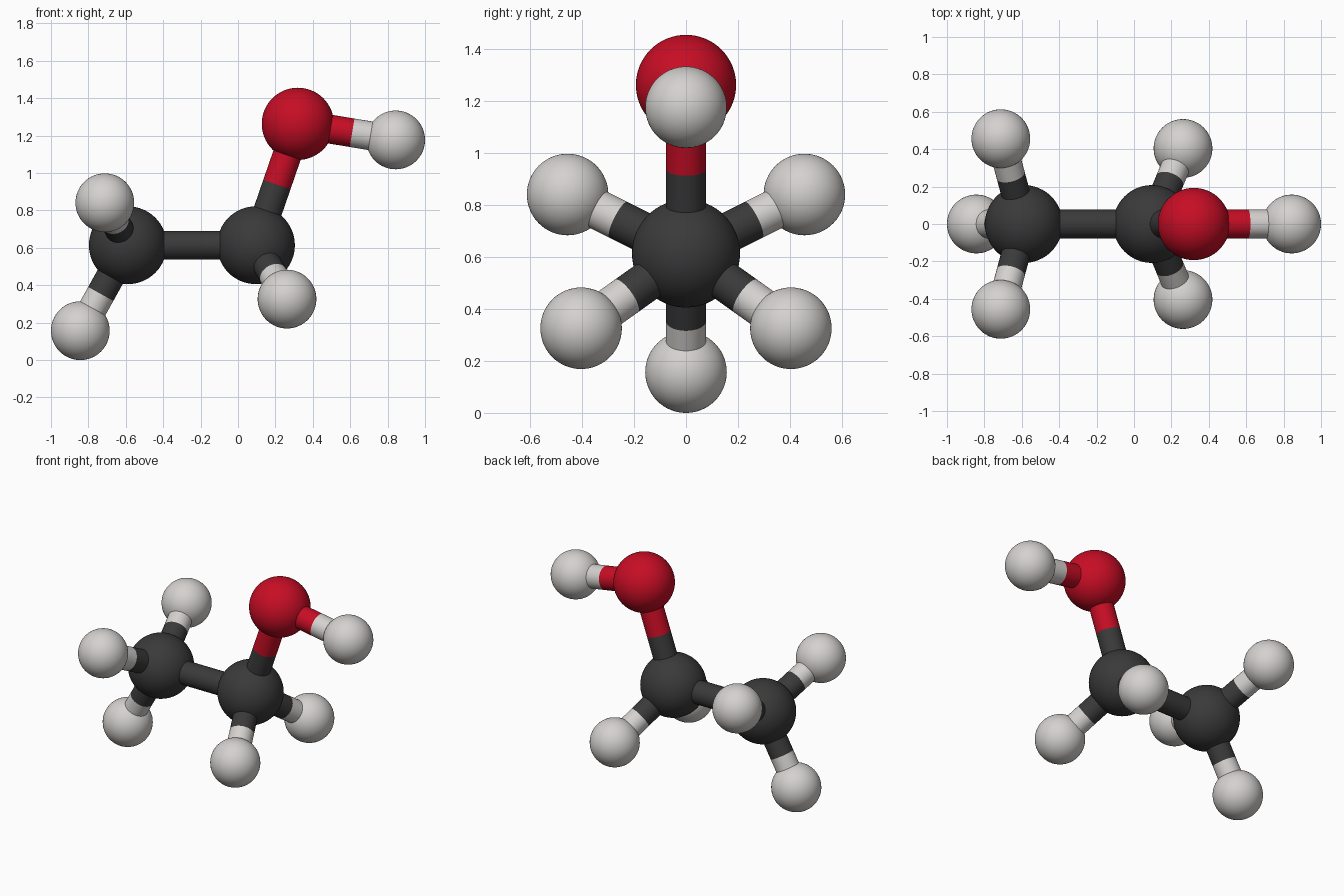
import bpy
from mathutils import Vector

if "Cube" in bpy.data.objects:
    bpy.data.objects.remove(bpy.data.objects["Cube"])


def material(name, rgb):
    m = bpy.data.materials.new(name)
    m.diffuse_color = (*rgb, 1.0)
    m.use_nodes = True
    m.node_tree.nodes["Principled BSDF"].inputs["Base Color"].default_value = m.diffuse_color
    return m


MATS = {
    "carbon": material("charcoal", (0.042, 0.042, 0.042)),
    "oxygen": material("red", (0.57, 0.004, 0.018)),
    "hydrogen": material("light_grey", (0.66, 0.64, 0.625)),
}
RADIUS = {"carbon": 0.208, "oxygen": 0.193, "hydrogen": 0.157}
BOND_RADIUS = 0.077

# atom name: (element, centre)
ATOMS = {
    "methyl_carbon": ("carbon", (-0.589, 0, 0.614)),
    "middle_carbon": ("carbon", (0.096, 0, 0.614)),
    "hydroxyl_oxygen": ("oxygen", (0.32, 0, 1.263)),
    "hydroxyl_hydrogen": ("hydrogen", (0.843, 0, 1.177)),
    "methyl_hydrogen_low": ("hydrogen", (-0.843, 0, 0.157)),
}
# mirrored hydrogen pairs
for side, s in (("front", -1), ("back", 1)):
    ATOMS["methyl_hydrogen_" + side] = ("hydrogen", (-0.712, s * 0.456, 0.841))
    ATOMS["middle_hydrogen_" + side] = ("hydrogen", (0.262, s * 0.404, 0.326))

# bonds: from, to, fraction of the length where the colour changes
BONDS = [
    ("methyl_carbon", "middle_carbon", 0.5),
    ("middle_carbon", "hydroxyl_oxygen", 0.5),
    ("hydroxyl_oxygen", "hydroxyl_hydrogen", 0.555),
    ("methyl_carbon", "methyl_hydrogen_low", 0.57),
]
for side in ("front", "back"):
    BONDS.append(("methyl_carbon", "methyl_hydrogen_" + side, 0.57))
    BONDS.append(("middle_carbon", "middle_hydrogen_" + side, 0.57))


def finish(name, element):
    ob = bpy.context.object
    ob.name = name
    ob.data.materials.append(MATS[element])
    bpy.ops.object.shade_smooth_by_angle()


def rod(name, element, a, b):
    """Open half-bond cylinder from a to b."""
    d = b - a
    bpy.ops.mesh.primitive_cylinder_add(
        vertices=48, radius=BOND_RADIUS, depth=d.length, end_fill_type='NOTHING',
        location=(a + b) / 2, rotation=d.to_track_quat('Z', 'Y').to_euler())
    finish(name, element)


# atoms
for name, (element, centre) in ATOMS.items():
    bpy.ops.mesh.primitive_uv_sphere_add(
        segments=64, ring_count=32, radius=RADIUS[element], location=centre)
    finish(name, element)

# bonds, each half in the colour of its atom, starting just inside the ball
for n1, n2, split in BONDS:
    e1, p1 = ATOMS[n1][0], Vector(ATOMS[n1][1])
    e2, p2 = ATOMS[n2][0], Vector(ATOMS[n2][1])
    d = (p2 - p1).normalized()
    mid = p1.lerp(p2, split)
    rod(f"bond_{n1}_to_{n2}_start", e1, p1 + d * RADIUS[e1] * 0.85, mid)
    rod(f"bond_{n1}_to_{n2}_end", e2, mid, p2 - d * RADIUS[e2] * 0.8)
